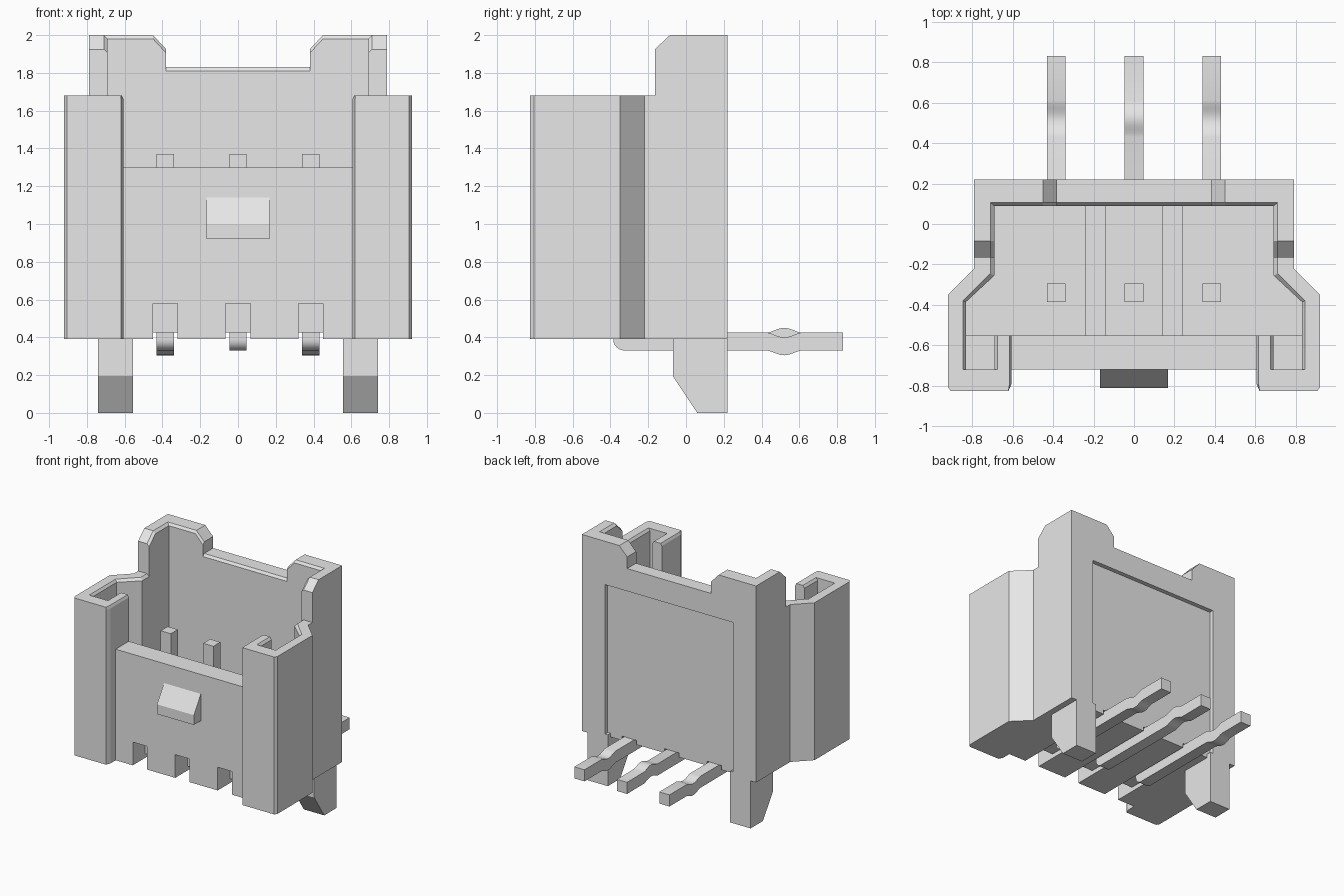
import bpy, bmesh, math

cube = bpy.data.objects.get("Cube")
if cube:
    bpy.data.objects.remove(cube, do_unlink=True)

grey = bpy.data.materials.new("plain_grey")
grey.use_nodes = True
GREY = (0.8, 0.8, 0.8, 1.0)
grey.diffuse_color = GREY
grey.node_tree.nodes["Principled BSDF"].inputs["Base Color"].default_value = GREY


def loft(name, rings, mirror=False):
    """Solid through matching rings of points, capped at both ends."""
    bm = bmesh.new()
    loops = [[bm.verts.new(p) for p in ring] for ring in rings]
    n = len(loops[0])
    for a, b in zip(loops, loops[1:]):
        for i in range(n):
            j = (i + 1) % n
            bm.faces.new((a[i], a[j], b[j], b[i]))
    bm.faces.new(loops[0])
    bm.faces.new(loops[-1])
    bmesh.ops.recalc_face_normals(bm, faces=bm.faces)
    mesh = bpy.data.meshes.new(name)
    bm.to_mesh(mesh)
    bm.free()
    mesh.materials.append(grey)
    obj = bpy.data.objects.new(name, mesh)
    bpy.context.collection.objects.link(obj)
    if mirror:
        obj.modifiers.new("Mirror", "MIRROR").use_mirror_merge = False
    return obj


# Rings from 2D outlines lying across each axis
def at_x(pts, x):
    return [(x, y, z) for y, z in pts]


def at_y(pts, y):
    return [(x, y, z) for x, z in pts]


def at_z(pts, z):
    return [(x, y, z) for x, y in pts]


def box(name, x0, x1, y0, y1, z0, z1, mirror=False):
    rect = [(x0, y0), (x1, y0), (x1, y1), (x0, y1)]
    return loft(name, [at_z(rect, z0), at_z(rect, z1)], mirror)


PINS = (-0.385, 0.0, 0.385)
BASE, SHOULDER, FLOOR = 0.39, 1.68, 0.65


def notched_bottom(half_width, top):
    """Bottom edge from left to right with a notch above each pin."""
    pts = [(-half_width, BASE)]
    for x in PINS:
        pts += [(x - 0.065, BASE), (x - 0.065, top),
                (x + 0.065, top), (x + 0.065, BASE)]
    return pts + [(half_width, BASE)]


# Back wall: raised corners, dipped middle, bevelled inner rim
def wall_top(drop):
    right = [(0.75, 2), (0.45, 2), (0.38, 1.925), (0.38, 1.83)]
    right = [(x, z - drop) for x, z in right]
    return right + [(-x, z) for x, z in reversed(right)]


full = notched_bottom(0.75, 0.425) + wall_top(0)
short = notched_bottom(0.75, 0.425) + wall_top(0.02)
loft("back_wall", [at_y(full, 0.185), at_y(full, 0.105), at_y(short, 0.09)])

# Raised frame around the recessed back panel
frame = [(-0.75, BASE), (-0.58, BASE), (-0.58, 1.645),
         (0.58, 1.645), (0.58, BASE), (0.75, BASE)] + wall_top(0)
loft("back_frame", [at_y(frame, 0.185), at_y(frame, 0.22)])


# Tall side posts with a clipped front corner
def post(drop):
    return [(0.22, BASE), (0.22, 2 - drop), (-0.085, 2 - drop),
            (-0.165, 1.925 - drop), (-0.165, BASE)]


loft("side_posts", [at_x(post(0), 0.79), at_x(post(0), 0.71),
                    at_x(post(0.02), 0.69)], mirror=True)

# Hooked front columns, with a small taper around the inner rim
outer = [(0.79, -0.16), (0.79, -0.22), (0.92, -0.35), (0.92, -0.805),
         (0.905, -0.825), (0.62, -0.825)]
inner = [(0.605, -0.79), (0.605, -0.55), (0.69, -0.55), (0.69, -0.72),
         (0.83, -0.72), (0.83, -0.385), (0.69, -0.255), (0.69, -0.16)]
rim = [(0.615, -0.79), (0.615, -0.55), (0.675, -0.55), (0.675, -0.72),
       (0.845, -0.72), (0.845, -0.38), (0.71, -0.245), (0.71, -0.16)]
loft("front_columns", [at_z(outer + inner, BASE),
                       at_z(outer + inner, SHOULDER - 0.02),
                       at_z(outer + rim, SHOULDER)], mirror=True)

# Low front wall, notched over the pins
wall = notched_bottom(0.84, 0.58) + [(0.84, 1.3), (-0.84, 1.3)]
loft("front_wall", [at_y(wall, -0.72), at_y(wall, -0.55)])

# Wedge catch on the front wall
catch = [(-0.71, 0.92), (-0.81, 0.92), (-0.81, 1.0), (-0.72, 1.14), (-0.71, 1.14)]
loft("front_catch", [at_x(catch, -0.167), at_x(catch, 0.167)])

# Cavity floor, underside pads between the pin grooves, and floor ribs
half = [(0.70, 0.11), (0.70, -0.25), (0.84, -0.385), (0.84, -0.56)]
plan = half + [(-x, y) for x, y in reversed(half)]
loft("cavity_floor", [at_z(plan, 0.425), at_z(plan, FLOOR)])
side_pad = half + [(0.45, -0.56), (0.45, 0.11)]
loft("outer_pads", [at_z(side_pad, BASE), at_z(side_pad, 0.43)], mirror=True)
box("inner_pads", 0.065, 0.32, -0.56, 0.11, BASE, 0.43, mirror=True)
box("floor_ribs", 0.14, 0.24, -0.56, 0.10, FLOOR - 0.02, FLOOR + 0.02, mirror=True)

# Mounting legs with a slanted front tip
leg = [(0.22, 0), (0.22, 0.42), (-0.07, 0.42), (-0.07, 0.195), (0.06, 0)]
loft("mounting_legs", [at_x(leg, 0.555), at_x(leg, 0.74)], mirror=True)


# Bent pins: the middle one kinks upward, the outer ones downward
def kink(z, amount):
    steps = 10
    return [(0.43 + 0.18 * i / steps, z + amount * math.sin(math.pi * i / steps) ** 1.5)
            for i in range(steps + 1)]


for label, x in zip(("right", "middle", "left"), PINS):
    amount = 0.025 if label == "middle" else -0.025
    bend = [(-0.325 - 0.06 * math.sin(a), 0.39 - 0.06 * math.cos(a))
            for a in (math.pi / 2 * (1 - i / 6) for i in range(7))]
    outline = [(-0.385, 1.37)] + bend + kink(0.33, amount)
    outline += [(0.83, 0.33), (0.83, 0.425)] + kink(0.425, amount)[::-1]
    outline += [(-0.295, 0.425), (-0.295, 1.37)]
    pin = loft(label + "_pin", [at_x(outline, x - 0.046), at_x(outline, x + 0.046)])
    bpy.ops.object.select_all(action="DESELECT")
    pin.select_set(True)
    bpy.context.view_layer.objects.active = pin
    bpy.ops.object.shade_smooth_by_angle(angle=math.radians(35))
